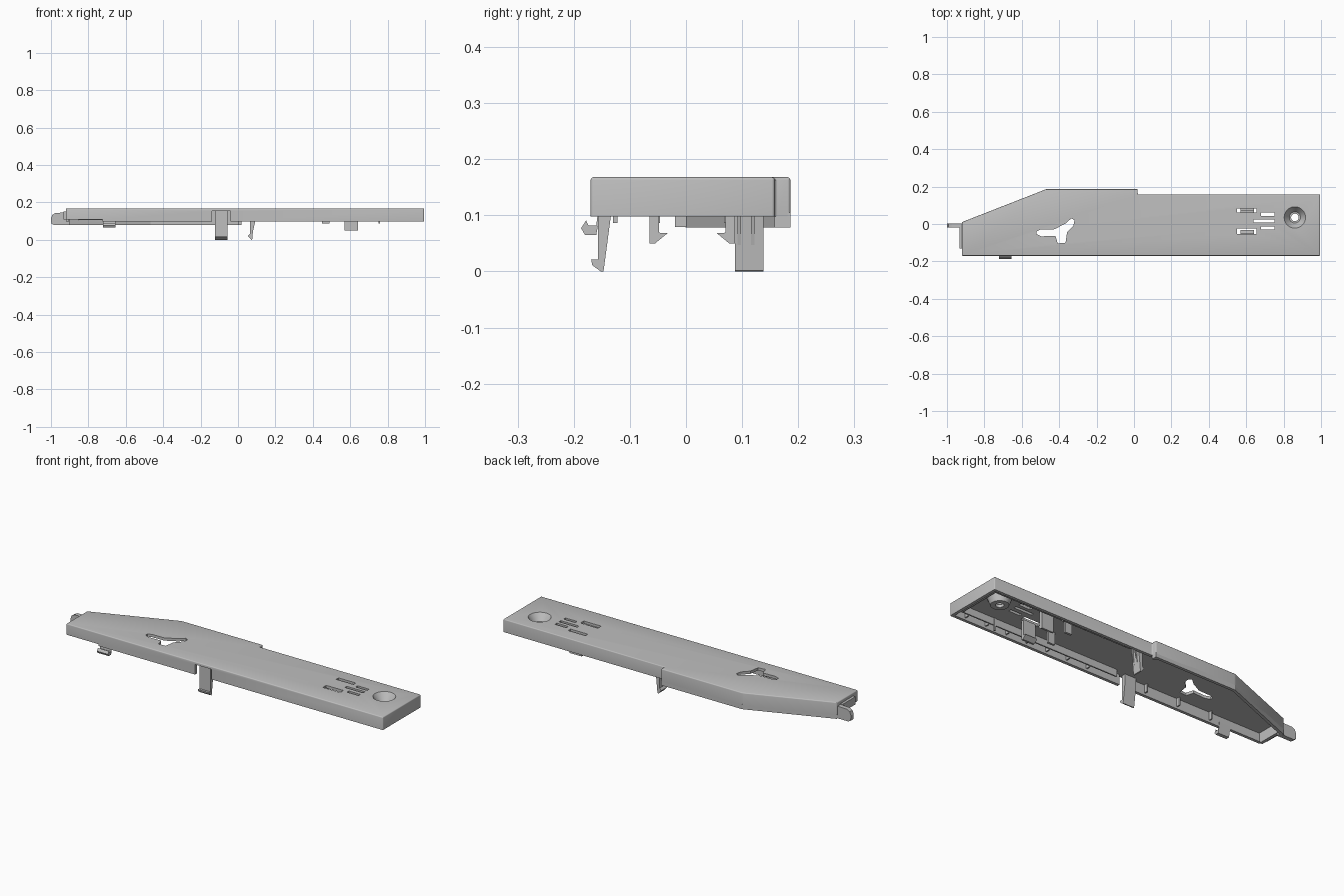
import bpy, bmesh
from mathutils import Vector

cube = bpy.data.objects.get("Cube")
if cube:
    bpy.data.objects.remove(cube)

grey = bpy.data.materials.new("light grey plastic")
grey.use_nodes = True
tone = (0.52, 0.52, 0.52, 1)
grey.diffuse_color = tone
grey.node_tree.nodes["Principled BSDF"].inputs["Base Color"].default_value = tone

TOP, RIM, ROOF = 0.168, 0.098, 0.153


def finish(name, bm):
    bmesh.ops.recalc_face_normals(bm, faces=bm.faces[:])
    me = bpy.data.meshes.new(name)
    bm.to_mesh(me)
    bm.free()
    me.materials.append(grey)
    ob = bpy.data.objects.new(name, me)
    bpy.context.collection.objects.link(ob)
    return ob


def prism(name, pts, lo, hi, axis="z", bevel=0):
    """Extrude a 2D profile along one axis between lo and hi."""
    place = {"x": lambda a, b, c: (c, a, b),
             "y": lambda a, b, c: (a, c, b),
             "z": lambda a, b, c: (a, b, c)}[axis]
    bm = bmesh.new()
    face = bm.faces.new([bm.verts.new(place(a, b, lo)) for a, b in pts])
    ext = bmesh.ops.extrude_face_region(bm, geom=[face])
    shift = Vector(place(0, 0, hi - lo))
    for v in ext["geom"]:
        if isinstance(v, bmesh.types.BMVert):
            v.co += shift
    if bevel:
        edges = [e for e in bm.edges if max(v.co.z for v in e.verts) > lo + 1e-4]
        bmesh.ops.bevel(bm, geom=edges, offset=bevel, segments=3, profile=0.5, affect="EDGES")
    return finish(name, bm)


def box(name, x0, x1, y0, y1, z0, z1):
    return prism(name, [(x0, y0), (x1, y0), (x1, y1), (x0, y1)], z0, z1)


def cone(name, x, y, z0, z1, r0, r1):
    bm = bmesh.new()
    bmesh.ops.create_cone(bm, cap_ends=True, segments=40, radius1=r0, radius2=r1, depth=z1 - z0)
    bmesh.ops.translate(bm, verts=bm.verts[:], vec=(x, y, (z0 + z1) / 2))
    return finish(name, bm)


def cut(target, cutters):
    for c in cutters:
        mod = target.modifiers.new("cut", "BOOLEAN")
        mod.operation, mod.solver, mod.object = "DIFFERENCE", "EXACT", c
    dg = bpy.context.evaluated_depsgraph_get()
    me = bpy.data.meshes.new_from_object(target.evaluated_get(dg))
    target.modifiers.clear()
    target.data = me


def inset(pts, d):
    """Offset a counter-clockwise outline inward by d."""
    out = []
    for i, p in enumerate(pts):
        p, a, b = Vector(p), Vector(pts[i - 1]), Vector(pts[(i + 1) % len(pts)])
        u, w = (p - a).normalized(), (b - p).normalized()
        n1, n2 = Vector((-u.y, u.x)), Vector((-w.y, w.x))
        out.append(tuple(p + (n1 + n2) * d / (1 + n1.dot(n2))))
    return out


# Cover shell, hollow underneath
outline = [(-0.92, -0.17), (0.995, -0.17), (0.995, 0.158), (0.02, 0.158),
           (0.02, 0.186), (-0.47, 0.186), (-0.92, 0.01)]
inner = inset(outline, 0.016)
shell = prism("cover_shell", outline, RIM, TOP, bevel=0.005)
boss = cone("screw_boss", 0.86, 0.035, 0.115, 0.16, 0.045, 0.062)

cavity = prism("cavity_cutter", inner, 0.05, ROOF)
branch = prism("branch_cutter", [
    (-0.52, -0.04), (-0.5, -0.03), (-0.425, -0.028), (-0.366, 0.003), (-0.335, 0.03),
    (-0.318, 0.02), (-0.324, -0.01), (-0.358, -0.045), (-0.366, -0.1), (-0.408, -0.104),
    (-0.42, -0.063), (-0.495, -0.066), (-0.52, -0.055)], 0.1, 0.2)
holes = [cavity, branch]
for x0, x1, y0, y1 in [(0.55, 0.655, 0.062, 0.083), (0.55, 0.655, -0.053, -0.024),
                       (0.68, 0.75, 0.044, 0.061), (0.64, 0.75, 0.009, 0.025),
                       (0.68, 0.75, -0.03, -0.014)]:
    holes.append(box("slot_cutter", x0, x1, y0, y1, 0.1, 0.2))
# Notch around the long front clip, and raised rim at the narrow end
holes.append(box("notch_cutter", -0.14, -0.04, -0.19, -0.15, 0.09, ROOF))
holes.append(box("rim_cutter", -0.95, -0.725, -0.19, -0.15, 0.09, 0.108))
screw = [cone("sink_cutter", 0.86, 0.035, 0.13, 0.172, 0.03, 0.06),
         cone("hole_cutter", 0.86, 0.035, 0.09, 0.16, 0.02, 0.02)]
cut(shell, holes + screw)
cut(boss, screw)
for c in holes + screw:
    bpy.data.objects.remove(c)

# Deeper skirt along the wide back edge and the slanted edge
prism("back_skirt", [outline[3], outline[4], outline[5], outline[6],
                     inner[6], inner[5], inner[4], (inner[4][0], 0.158)], 0.078, 0.105)

# Rounded tongue and lip at the narrow end
prism("end_tongue", [(-0.9, 0.079), (-0.985, 0.079), (-0.998, 0.086), (-1, 0.115),
                     (-0.992, 0.134), (-0.975, 0.144), (-0.9, 0.146)], -0.02, 0.004, "y")
box("end_lip", -0.934, -0.915, -0.13, -0.02, 0.108, 0.15)

# Long front clip
prism("front_clip", [(-0.157, 0.155), (-0.157, 0.021), (-0.169, 0.021), (-0.167, 0.011),
                     (-0.152, 0), (-0.147, 0), (-0.134, 0.098), (-0.132, 0.155)],
      -0.124, -0.056, "x")
# Short front hook
prism("front_hook", [(-0.155, 0.12), (-0.16, 0.082), (-0.174, 0.082), (-0.178, 0.091),
                     (-0.187, 0.077), (-0.18, 0.065), (-0.16, 0.065), (-0.15, 0.12)],
      -0.722, -0.655, "x")

# Back clip with two stiffening ribs
prism("back_clip", [(0.063, 0.155), (0.063, 0.032), (0.053, 0.021), (0.071, 0),
                    (0.076, 0.002), (0.085, 0.098), (0.088, 0.155)], 0.087, 0.138, "y")
for y in (0.092, 0.116):
    prism("back_clip_rib", [(0.08, 0.155), (0.074, 0.02), (0.092, 0.098), (0.1, 0.155)],
          y, y + 0.006, "y")

# Facing pair of inner clips, mirrored about y = 0.011
for side in (-1, 1):
    prof = [(0.076, 0.155), (0.076, 0.05), (0.066, 0.05), (0.044, 0.068),
            (0.059, 0.069), (0.059, 0.155)]
    prism("inner_clip", [(0.011 + side * a, z) for a, z in prof], 0.57, 0.642, "x")
    y = 0.011 + side * 0.063
    box("guide_tab", 0.45, 0.49, y - 0.006, y + 0.006, 0.086, 0.155)

# Stiffening rails and cross ties inside the cavity
box("front_rail", 0.0, 0.96, -0.132, -0.125, 0.115, 0.155)
box("back_rail", 0.12, 0.96, 0.112, 0.119, 0.115, 0.155)
box("end_rail", 0.95, 0.957, -0.13, 0.117, 0.115, 0.155)
for i in range(7):
    x = 0.16 + i * 0.125
    box("front_tie", x, x + 0.007, -0.157, -0.13, 0.11, 0.155)
    box("back_tie", x, x + 0.007, 0.117, 0.146, 0.11, 0.155)
for x in (-0.6, -0.4, -0.2):
    box("front_gusset", x, x + 0.007, -0.157, -0.135, 0.11, 0.155)
box("stop_pin", 0.752, 0.76, -0.13, -0.122, 0.086, 0.155)
# Rib following the slanted wall
prism("slanted_rib", [(-0.85, 0.0), (-0.6, 0.098), (-0.604, 0.107), (-0.854, 0.009)],
      0.105, 0.155)

# Smooth rounded edges, keep corners sharp
bpy.ops.object.select_all(action="DESELECT")
for ob in (shell, boss):
    ob.select_set(True)
    bpy.context.view_layer.objects.active = ob
bpy.ops.object.shade_smooth_by_angle(angle=0.6)
